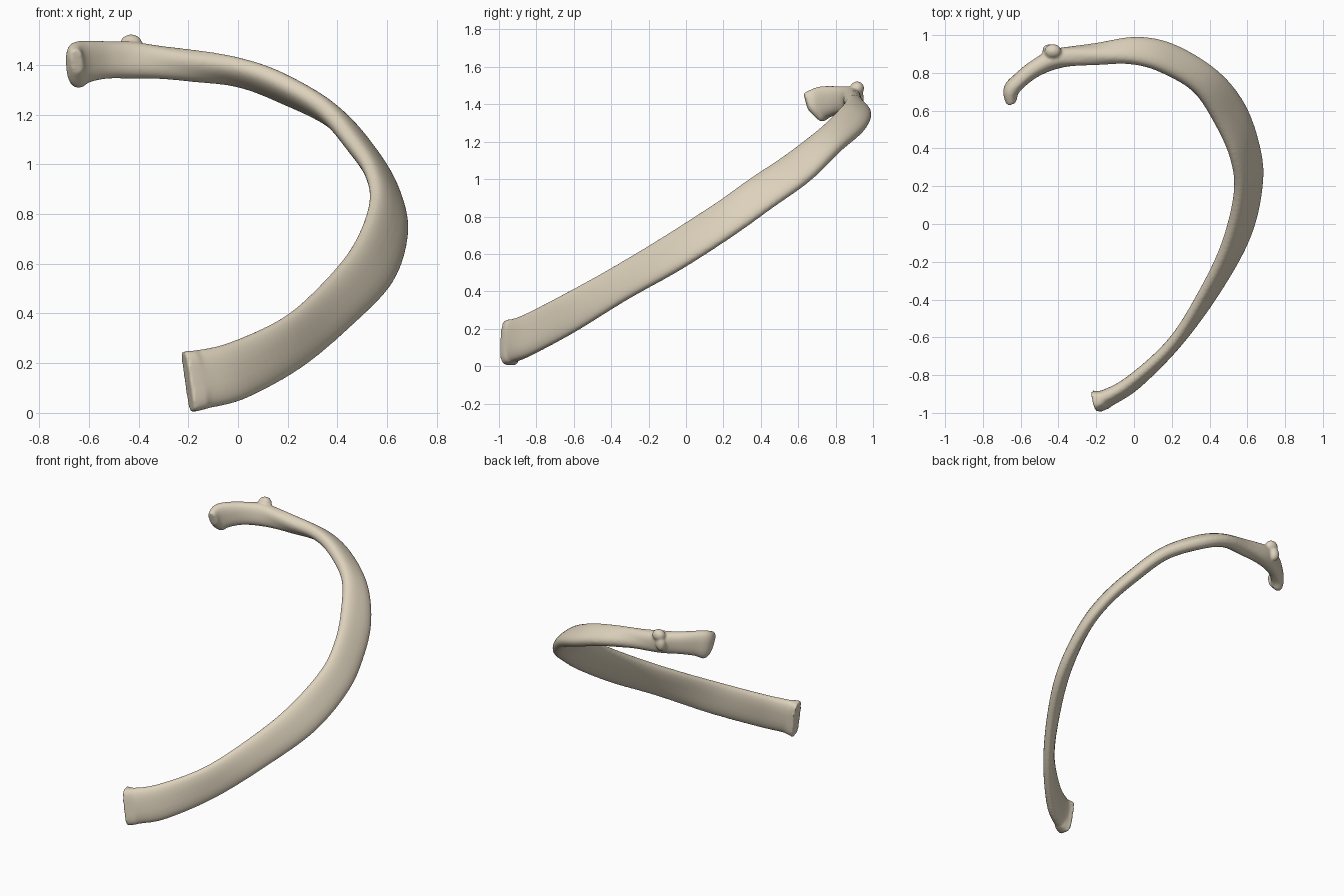
import bpy, bmesh, math
from mathutils import Vector, Matrix

if "Cube" in bpy.data.objects:
    bpy.data.objects.remove(bpy.data.objects["Cube"])

# Stations along the rib: upper edge xyz, lower edge xyz, half thickness
ST = [
    (-.222, -.935, .250, -.185, -.945, .002, .058),
    (-.17, -.92, .252, -.12, -.925, .018, .046),
    (-.03, -.84, .285, .03, -.83, .058, .040),
    (.185, -.65, .385, .25, -.60, .18, .036),
    (.340, -.40, .52, .46, -.32, .355, .038),
    (.470, -.13, .68, .615, -.03, .52, .042),
    (.540, .15, .86, .672, .25, .70, .042),
    (.520, .34, .995, .645, .46, .85, .042),
    (.435, .53, 1.12, .565, .66, .995, .045),
    (.320, .70, 1.25, .425, .82, 1.15, .045),
    (.150, .805, 1.355, .20, .95, 1.26, .047),
    (.0, .85, 1.41, .0, .985, 1.33, .045),
    (-.20, .865, 1.455, -.20, .935, 1.342, .050),
    (-.40, .885, 1.490, -.40, .87, 1.345, .052),
    (-.52, .830, 1.495, -.52, .82, 1.345, .045),
    (-.61, .755, 1.498, -.60, .765, 1.33, .042),
    (-.655, .695, 1.490, -.645, .72, 1.308, .042),
    (-.655, .628, 1.460, -.64, .655, 1.37, .026),
]
STEPS, SIDES = 8, 28


def spline(i, f):
    """Catmull-Rom blend of the station rows."""
    n = len(ST)
    a, b, c, d = (ST[min(max(i + k, 0), n - 1)] for k in (-1, 0, 1, 2))
    return [.5 * (2 * q + (r - p) * f + (2 * p - 5 * q + 4 * r - s) * f * f
                  + (3 * q - p - 3 * r + s) * f ** 3)
            for p, q, r, s in zip(a, b, c, d)]


rows = [spline(i, k / STEPS) for i in range(len(ST) - 1) for k in range(STEPS)]
rows.append(list(ST[-1]))
upper = [Vector(r[0:3]) for r in rows]
lower = [Vector(r[3:6]) for r in rows]
mid = [(u + l) / 2 for u, l in zip(upper, lower)]

# Shaft, neck and head lofted as one body
bm = bmesh.new()
rings = []
for i, r in enumerate(rows):
    tan = mid[min(i + 1, len(mid) - 1)] - mid[max(i - 1, 0)]
    half = (upper[i] - lower[i]) / 2
    side = tan.cross(half).normalized() * r[6]
    # blocky at the cut front end, rounder further back
    e = .55 if i < STEPS else .8
    ring = []
    for k in range(SIDES):
        a = 2 * math.pi * k / SIDES
        c, s = math.cos(a), math.sin(a)
        ring.append(bm.verts.new(mid[i] + half * math.copysign(abs(c) ** e, c)
                                 + side * math.copysign(abs(s) ** e, s)))
    rings.append(ring)
for A, B in zip(rings, rings[1:]):
    for k in range(SIDES):
        j = (k + 1) % SIDES
        bm.faces.new((A[k], A[j], B[j], B[k]))
for ring in (rings[0], rings[-1]):
    bm.faces.new(ring)

# Tubercle knob behind the neck
for loc, size in (((-.43, .915, 1.485), (.045, .038, .038)),
                  ((-.45, .92, 1.43), (.035, .032, .05))):
    bmesh.ops.create_uvsphere(bm, u_segments=20, v_segments=12, radius=1,
                              matrix=Matrix.LocRotScale(loc, None, size))
bmesh.ops.recalc_face_normals(bm, faces=bm.faces)
mesh = bpy.data.meshes.new("rib_bone")
bm.to_mesh(mesh)
bm.free()
rib = bpy.data.objects.new("rib_bone", mesh)
bpy.context.collection.objects.link(rib)

# Fuse the parts and soften the joins
fuse = rib.modifiers.new("fuse", 'REMESH')
fuse.mode = 'VOXEL'
fuse.voxel_size = .009
fuse.use_smooth_shade = True
soft = rib.modifiers.new("soften", 'SMOOTH')
soft.factor = .5
soft.iterations = 4

# Bone colour
mat = bpy.data.materials.new("bone")
mat.diffuse_color = (.72, .64, .50, 1)
mat.use_nodes = True
mat.node_tree.nodes["Principled BSDF"].inputs["Base Color"].default_value = mat.diffuse_color
mesh.materials.append(mat)
